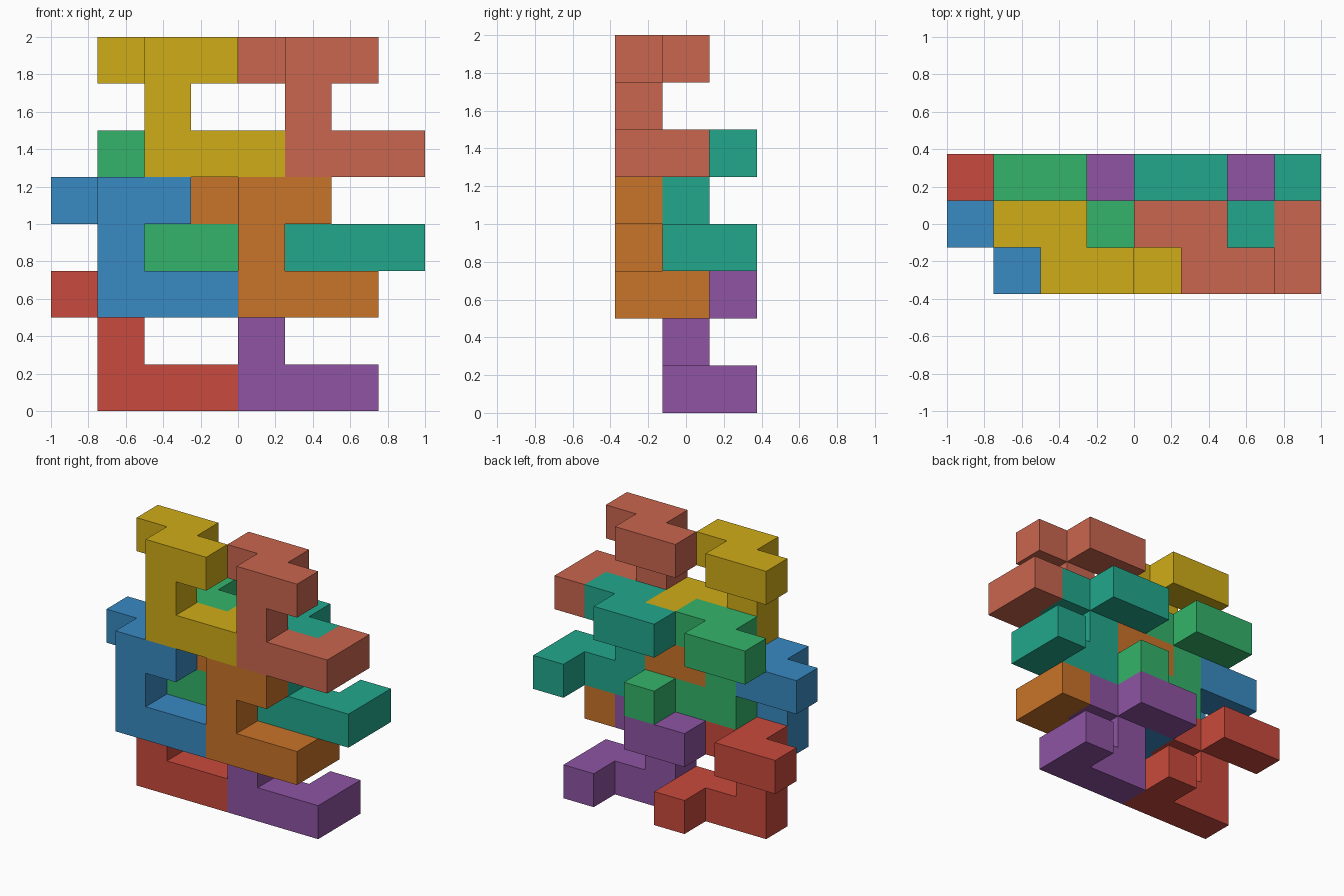
import bpy, bmesh
from mathutils import Vector

if "Cube" in bpy.data.objects:
    bpy.data.objects.remove(bpy.data.objects["Cube"])

U = 0.25  # edge of one unit cube

# Every piece is the same nine-cube block: L-shaped foot, post, S-shaped head
CELLS = {(0, 0, 0), (1, 0, 0), (2, 0, 0), (2, 1, 0),
         (0, 0, 1),
         (0, 0, 2), (1, 0, 2), (0, 1, 2), (-1, 1, 2)}


def block_mesh(name):
    """Outer skin of the joined cubes, flat areas merged."""
    bm = bmesh.new()
    for cell in CELLS:
        centre = Vector(cell) + Vector((0.5, 0.5, 0.5))
        for axis in range(3):
            for side in (-1, 1):
                n = Vector((0, 0, 0))
                n[axis] = side
                if tuple(int(c + d) for c, d in zip(cell, n)) in CELLS:
                    continue
                u = Vector((0, 0, 0))
                u[(axis + 1) % 3] = 0.5
                v = n.cross(u)
                mid = centre + n * 0.5
                bm.faces.new([bm.verts.new((mid + a * u + b * v) * U)
                              for a, b in ((-1, -1), (1, -1), (1, 1), (-1, 1))])
    bmesh.ops.remove_doubles(bm, verts=bm.verts, dist=1e-4)
    bmesh.ops.dissolve_limit(bm, angle_limit=0.01, verts=bm.verts, edges=bm.edges)
    bmesh.ops.recalc_face_normals(bm, faces=bm.faces)
    mesh = bpy.data.meshes.new(name)
    bm.to_mesh(mesh)
    bm.free()
    return mesh


def linear(c):
    c /= 255
    return c / 12.92 if c <= 0.04045 else ((c + 0.055) / 1.055) ** 2.4


# name: (grid cell of the post's foot, colour)
PIECES = {
    "red_block": ((1, 1, 0), (201, 74, 61)),
    "purple_block": ((4, 1, 0), (142, 84, 162)),
    "blue_block": ((1, 0, 2), (56, 138, 194)),
    "orange_block": ((4, 0, 2), (201, 115, 41)),
    "green_block": ((2, 1, 3), (52, 180, 106)),
    "teal_block": ((5, 1, 3), (34, 167, 140)),
    "yellow_block": ((2, 0, 5), (208, 172, 24)),
    "salmon_block": ((5, 0, 5), (201, 102, 78)),
}

for name, ((i, j, k), rgb) in PIECES.items():
    obj = bpy.data.objects.new(name, block_mesh(name))
    obj.location = (-1 + i * U, -0.375 + j * U, k * U)
    mat = bpy.data.materials.new(name + "_colour")
    mat.diffuse_color = (*map(linear, rgb), 1)
    mat.use_nodes = True
    mat.node_tree.nodes["Principled BSDF"].inputs["Base Color"].default_value = mat.diffuse_color
    obj.data.materials.append(mat)
    bpy.context.collection.objects.link(obj)
